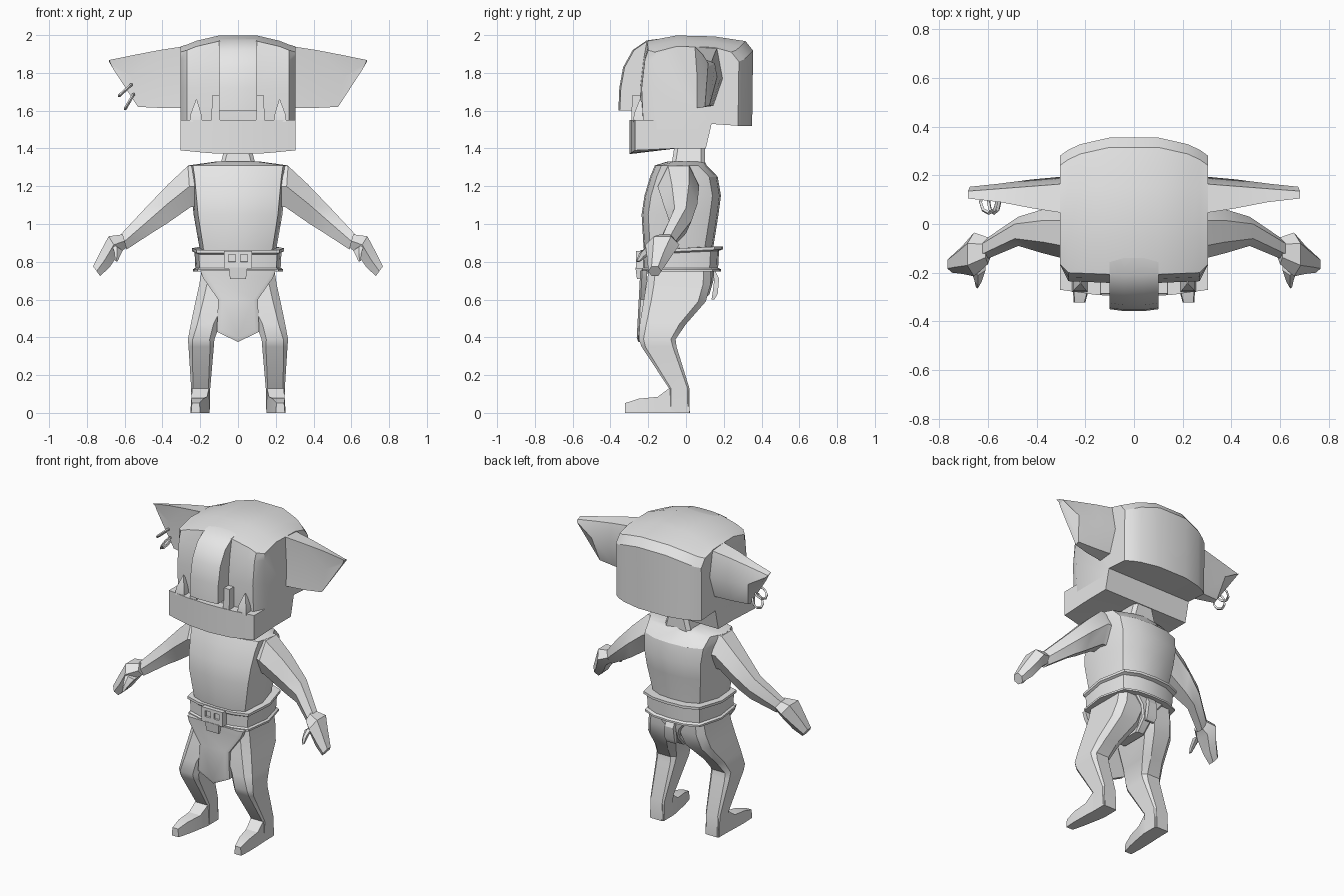
import bpy, bmesh, math
from mathutils import Vector, Matrix

if "Cube" in bpy.data.objects:
    bpy.data.objects.remove(bpy.data.objects["Cube"])

clay = bpy.data.materials.new("plain_grey")
clay.use_nodes = True
clay.diffuse_color = (0.8, 0.8, 0.8, 1)
clay.node_tree.nodes["Principled BSDF"].inputs["Base Color"].default_value = (0.8, 0.8, 0.8, 1)
parts = []


def finish(name, bm):
    bmesh.ops.recalc_face_normals(bm, faces=bm.faces)
    mesh = bpy.data.meshes.new(name)
    bm.to_mesh(mesh)
    bm.free()
    mesh.materials.append(clay)
    ob = bpy.data.objects.new(name, mesh)
    bpy.context.collection.objects.link(ob)
    parts.append(ob)
    return ob


def loft(name, rings, side=1):
    """Skin a list of equal-length rings and cap both ends; side=-1 mirrors in x."""
    bm = bmesh.new()
    vs = [[bm.verts.new((p[0] * side, p[1], p[2])) for p in r] for r in rings]
    n = len(rings[0])
    for a, b in zip(vs, vs[1:]):
        for i in range(n):
            j = (i + 1) % n
            bm.faces.new((a[i], a[j], b[j], b[i]))
    bm.faces.new(vs[0])
    bm.faces.new(vs[-1])
    return finish(name, bm)


def pair(name, rings):
    loft("left_" + name, rings)
    loft("right_" + name, rings, -1)


def box_ring(z, x0, x1, y0, y1, c=0.0):
    """Horizontal rectangle with cut corners."""
    if c == 0:
        return [(x0, y0, z), (x1, y0, z), (x1, y1, z), (x0, y1, z)]
    return [(x0 + c, y0, z), (x1 - c, y0, z), (x1, y0 + c, z), (x1, y1 - c, z),
            (x1 - c, y1, z), (x0 + c, y1, z), (x0, y1 - c, z), (x0, y0 + c, z)]


def trunk_ring(z, w, y0, y1, lift=0.0):
    """Body section: bowed front, angled flanks, broad back; lift raises the rear."""
    half = [(0, y0), (w * 0.5, y0 + 0.006), (w * 0.9, y0 + 0.035), (w, (y0 + y1) / 2),
            (w * 0.82, y1 - 0.045), (w * 0.45, y1 - 0.008), (0, y1)]
    pts = half + [(-x, y) for x, y in half[-2:0:-1]]
    return [(x, y, z + lift * (y - y0) / (y1 - y0)) for x, y in pts]


def limb_ring(xt, zt, xb, zb, y0, y1):
    """Six-sided limb section between an upper and a lower edge."""
    m, h = (y0 + y1) / 2, (y1 - y0) / 4
    xm, zm = (xt + xb) / 2, (zt + zb) / 2
    return [(xt, m - h, zt), (xt, m + h, zt), (xm, y1, zm),
            (xb, m + h, zb), (xb, m - h, zb), (xm, y0, zm)]


def profile(x, pts):
    return [(x, y, z) for y, z in pts]


# Cranium, skinned across x from side profiles: (x, front y, top z, back y)
def skull(x, yf, top, yb):
    lean = 0.035 if abs(x) < 0.3 else 0.0
    return profile(x, [(yf + 0.01, 1.50), (yf, 1.72), (yf + lean * 0.5, 1.87),
                       (yf + lean, top - 0.03), (-0.05, top), (0.15, top - 0.005),
                       (yb - 0.04, top - 0.03), (yb, top - 0.08), (yb - 0.005, 1.52),
                       (0.13, 1.53), (0.10, 1.50)])


half = [(0.305, -0.165, 1.94, 0.28), (0.27, -0.235, 1.95, 0.305), (0.22, -0.237, 1.97, 0.328),
        (0.1, -0.242, 1.998, 0.355)]
loft("cranium", [skull(-x, *r) for x, *r in half] + [skull(x, *r) for x, *r in half[::-1]])

# Long brow and snout
nose = [(-0.1, 1.985), (-0.2, 1.972), (-0.275, 1.92), (-0.325, 1.83), (-0.345, 1.72),
        (-0.35, 1.6), (-0.2, 1.6)]
loft("snout", [profile(x, [(y - d, z) for y, z in nose])
               for x, d in ((-0.1, 0), (-0.04, 0.008), (0.04, 0.008), (0.1, 0))])


# Underbite jaw
def jaw(x, yf, zb):
    return profile(x, [(yf, 1.55), (0.14, 1.55), (0.105, 1.40), (-0.05, 1.40), (yf, zb)])


loft("jaw", [jaw(-0.305, -0.27, 1.39), jaw(-0.15, -0.292, 1.375), jaw(0, -0.298, 1.37),
             jaw(0.15, -0.292, 1.375), jaw(0.305, -0.27, 1.39)])

# Teeth
pair("fang", [box_ring(1.54, 0.19, 0.255, -0.28, -0.205), box_ring(1.585, 0.195, 0.25, -0.275, -0.21),
              box_ring(1.66, 0.218, 0.222, -0.245, -0.24)])
pair("front_tooth", [box_ring(1.54, 0.095, 0.14, -0.29, -0.24), box_ring(1.68, 0.098, 0.138, -0.285, -0.24)])


# Ears
def ear_ring(top, mid, low, y0, y1, bulge):
    (xt, zt), (xm, zm), (xl, zl) = top, mid, low
    return [(xt, y0, zt), (xm, y0 + 0.012, zm), (xl, y0 + 0.01, zl),
            (xl, y1 - 0.04, zl + 0.01), (xm, y1 + bulge, zm), (xt, y1 - 0.02, zt - 0.01)]


pair("ear", [ear_ring((0.29, 1.94), (0.29, 1.77), (0.29, 1.615), 0.045, 0.185, 0.01),
             ear_ring((0.42, 1.92), (0.42, 1.77), (0.42, 1.615), 0.065, 0.175, 0.008),
             ear_ring((0.55, 1.895), (0.56, 1.78), (0.53, 1.62), 0.09, 0.165, 0.0),
             ear_ring((0.682, 1.868), (0.675, 1.85), (0.66, 1.82), 0.105, 0.155, -0.002)])

# Two rings through the right ear
for k, (cx, cz, ang) in enumerate(((-0.597, 1.708, 42), (-0.575, 1.648, 60))):
    a = math.radians(ang)
    d, n = Vector((math.cos(a), 0, math.sin(a))), Vector((0, 1, 0))
    up = d.cross(n)
    bm = bmesh.new()
    grid = []
    for i in range(8):
        t = math.tau * i / 8
        rad = d * math.cos(t) + n * math.sin(t)
        grid.append([bm.verts.new(Vector((cx, 0.09, cz)) + rad * (0.045 + 0.008 * math.cos(s)) + up * 0.008 * math.sin(s))
                     for s in (0, math.pi / 2, math.pi, math.pi * 1.5)])
    for i in range(8):
        for j in range(4):
            bm.faces.new((grid[i][j], grid[(i + 1) % 8][j], grid[(i + 1) % 8][(j + 1) % 4], grid[i][(j + 1) % 4]))
    finish("ear_ring_%d" % (k + 1), bm)

# Neck, torso and belt
loft("neck", [box_ring(1.29, -0.1, 0.1, -0.08, 0.1, 0.02), box_ring(1.42, -0.065, 0.065, -0.06, 0.1, 0.02)])
loft("torso", [trunk_ring(*r) for r in (
    (0.72, 0.19, -0.2, 0.13), (0.88, 0.205, -0.225, 0.145), (1.05, 0.235, -0.235, 0.172),
    (1.15, 0.245, -0.22, 0.185), (1.25, 0.255, -0.19, 0.168), (1.31, 0.265, -0.165, 0.11),
    (1.33, 0.12, -0.1, 0.1))])
loft("belt", [trunk_ring(*r) for r in (
    (0.748, 0.21, -0.22, 0.16), (0.748, 0.238, -0.235, 0.185), (0.76, 0.238, -0.235, 0.185),
    (0.768, 0.226, -0.228, 0.17), (0.838, 0.23, -0.23, 0.175, 0.02),
    (0.846, 0.243, -0.24, 0.195, 0.02), (0.862, 0.243, -0.24, 0.195, 0.02),
    (0.862, 0.2, -0.215, 0.15, 0.02))])

# Buckle with two sunken squares and a tab beneath
bm = bmesh.new()
xs, zs = (-0.075, -0.05, -0.012, 0.012, 0.05, 0.075), (0.765, 0.80, 0.838, 0.858)
grid = [[bm.verts.new((x, -0.265, z)) for x in xs] for z in zs]
for j in range(3):
    for i in range(5):
        bm.faces.new((grid[j][i], grid[j][i + 1], grid[j + 1][i + 1], grid[j + 1][i]))
bm.faces.ensure_lookup_table()
holes = [bm.faces[6], bm.faces[8]]
rim = [e for e in bm.edges if e.is_boundary]
walls = bmesh.ops.extrude_edge_only(bm, edges=rim)["geom"]
bmesh.ops.translate(bm, verts=[g for g in walls if isinstance(g, bmesh.types.BMVert)], vec=(0, 0.05, 0))
bmesh.ops.recalc_face_normals(bm, faces=bm.faces)
for f in holes:
    bmesh.ops.inset_individual(bm, faces=[f], thickness=0.001, depth=0)
    bmesh.ops.translate(bm, verts=f.verts, vec=(0, 0.012, 0))
finish("buckle", bm)
loft("buckle_tab", [box_ring(0.71, -0.042, 0.042, -0.26, -0.21), box_ring(0.77, -0.05, 0.05, -0.268, -0.21)])


# Loincloth: raised centre inside a bevelled hem
def cloth(y, s):
    half = [(0.2 - s, 0.755), (0.185 - s, 0.715), (0.105 - s, 0.6), (0.112 - s, 0.43 + s * 0.5)]
    pts = half + [(0, 0.375 + s)] + [(-x, z) for x, z in half[::-1]]
    return [(x, y - 0.02 * (0.755 - z) / 0.38, z) for x, z in pts]


loft("front_cloth", [cloth(-0.205, 0), cloth(-0.232, 0), cloth(-0.242, 0.022)])

# Rear strap and its hanging fold
loft("rear_strap", [box_ring(0.56, -0.03, 0.03, -0.12, 0.06, 0.01), box_ring(0.63, -0.035, 0.035, -0.15, 0.125, 0.01),
                    box_ring(0.7, -0.06, 0.06, -0.17, 0.145, 0.01), box_ring(0.76, -0.11, 0.11, -0.18, 0.15, 0.01)])
loft("rear_fold", [box_ring(0.6, -0.03, 0.03, 0.135, 0.15), box_ring(0.63, -0.035, 0.035, 0.14, 0.168),
                   box_ring(0.71, -0.03, 0.03, 0.15, 0.175), box_ring(0.76, -0.03, 0.03, 0.12, 0.15)])

# Arms, hands and thumbs
pair("arm", [limb_ring(*r) for r in (
    (0.235, 1.31, 0.225, 1.09, -0.14, 0.07), (0.265, 1.308, 0.25, 1.09, -0.15, 0.07),
    (0.37, 1.21, 0.38, 1.0, -0.12, 0.06), (0.49, 1.085, 0.46, 0.95, -0.09, 0.03),
    (0.625, 0.94, 0.59, 0.865, -0.145, -0.06))])
pair("hand", [limb_ring(*r) for r in (
    (0.61, 0.945, 0.59, 0.875, -0.165, -0.055), (0.685, 0.935, 0.63, 0.845, -0.215, -0.035),
    (0.73, 0.85, 0.68, 0.77, -0.205, -0.09), (0.767, 0.775, 0.73, 0.725, -0.2, -0.13))])
pair("thumb", [limb_ring(*r) for r in (
    (0.67, 0.90, 0.61, 0.86, -0.21, -0.13), (0.655, 0.85, 0.625, 0.83, -0.25, -0.19),
    (0.65, 0.805, 0.638, 0.80, -0.265, -0.24))])

# Legs and feet
pair("leg", [box_ring(*r) for r in (
    (0.77, 0.0, 0.19, -0.195, 0.13, 0.035), (0.68, 0.005, 0.205, -0.21, 0.13, 0.04),
    (0.59, 0.03, 0.225, -0.225, 0.105, 0.04), (0.47, 0.095, 0.25, -0.245, 0.0, 0.035),
    (0.39, 0.125, 0.265, -0.25, -0.055, 0.025), (0.35, 0.128, 0.262, -0.235, -0.05, 0.02),
    (0.13, 0.147, 0.248, -0.09, 0.018, 0.01), (0.0, 0.15, 0.246, -0.09, 0.02, 0.01))])
pair("foot", [[(x0, y, 0), (x1, y, 0), (x1 - 0.004, y, h), (x0 + 0.004, y, h)] for y, x0, x1, h in (
    (0.018, 0.152, 0.245, 0.13), (-0.09, 0.15, 0.247, 0.13), (-0.15, 0.16, 0.25, 0.085),
    (-0.25, 0.18, 0.252, 0.075), (-0.322, 0.2, 0.248, 0.052))])

# Smooth shading with crisp corners
bpy.ops.object.select_all(action='DESELECT')
for ob in parts:
    ob.select_set(True)
bpy.context.view_layer.objects.active = parts[0]
bpy.ops.object.shade_smooth_by_angle(angle=math.radians(30))
